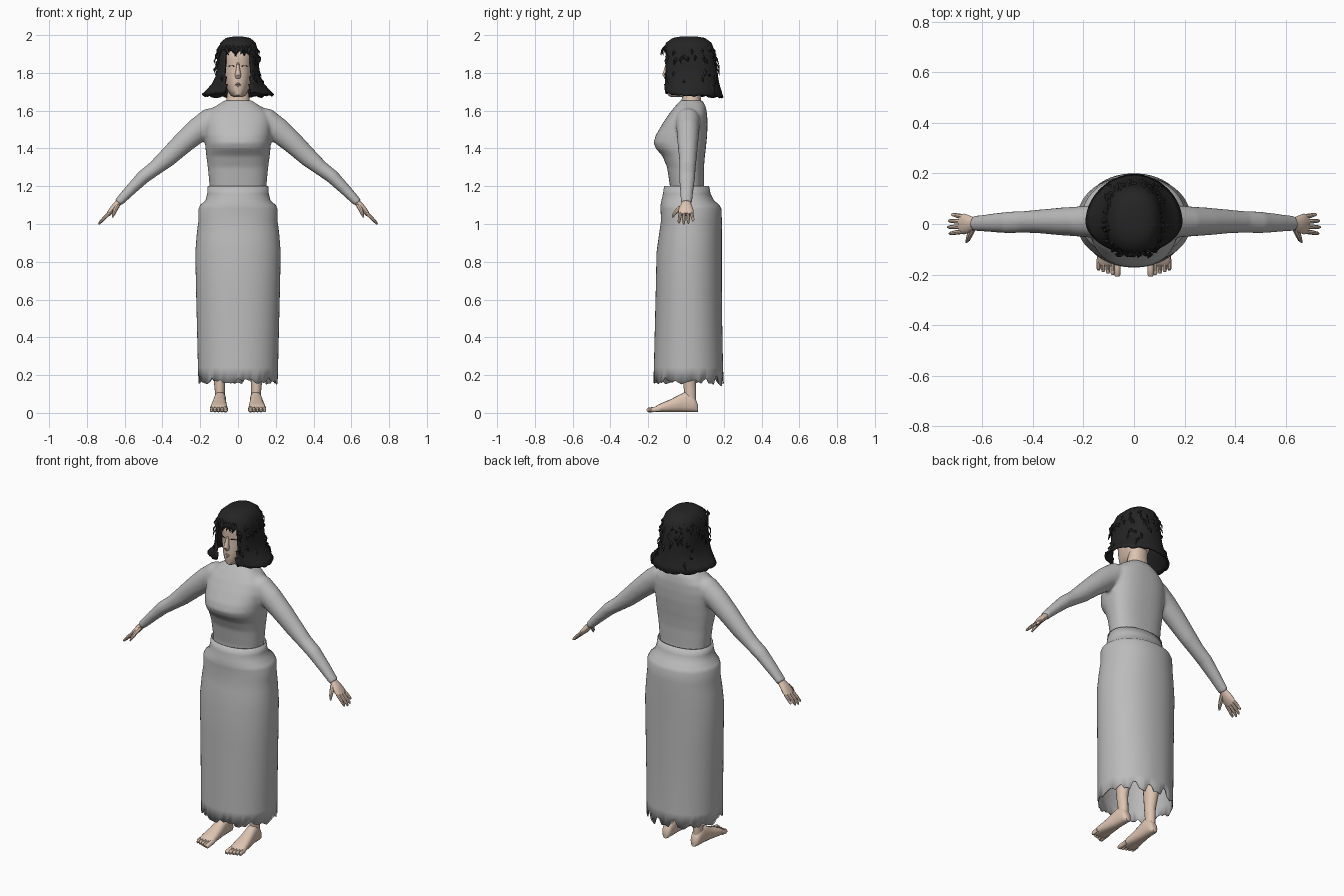
import bpy, bmesh, math, random
from mathutils import Vector

random.seed(4)


def material(name, rgb):
    m = bpy.data.materials.new(name)
    m.diffuse_color = (*rgb, 1)
    return m


CLOTH = material("grey cloth", (0.50, 0.50, 0.50))
SKIN = material("skin", (0.72, 0.55, 0.44))
HAIR = material("black hair", (0.018, 0.018, 0.018))


def spow(v, p):
    return math.copysign(abs(v) ** (2 / p), v)


def ring(c, u, v, n=12, p=2.0):
    return [c + u * spow(math.cos(a), p) + v * spow(math.sin(a), p)
            for a in (2 * math.pi * i / n for i in range(n))]


def oval(z, rx, front, back, n=48, p=2.2, yc=0.01):
    """Horizontal ring with separate front and back depth."""
    r = ring(Vector((0, 0, z)), Vector((rx, 0, 0)), Vector((0, 1, 0)), n, p)
    for v in r:
        v.y = yc + v.y * ((back - yc) if v.y > 0 else (yc - front))
    return r


def loft(bm, rings, cap=True):
    vs = [[bm.verts.new(v) for v in r] for r in rings]
    n = len(vs[0])
    for a, b in zip(vs, vs[1:]):
        for i in range(n):
            bm.faces.new((a[i], a[(i + 1) % n], b[(i + 1) % n], b[i]))
    if cap:
        bm.faces.new(vs[0][::-1])
        bm.faces.new(vs[-1])


def tube(bm, path, side, sx=1, n=12):
    """Limb through points (x, y, z, width, thickness); sx=-1 mirrors it."""
    pts = [Vector((q[0] * sx, q[1], q[2])) for q in path]
    side = Vector(side)
    rings = []
    for i, q in enumerate(path):
        t = (pts[min(i + 1, len(pts) - 1)] - pts[max(i - 1, 0)]).normalized()
        u = (side - t * side.dot(t)).normalized()
        rings.append(ring(pts[i], u * q[3], t.cross(u) * q[4], n))
    loft(bm, rings)


def finish(name, bm, mat, angle=40):
    bmesh.ops.recalc_face_normals(bm, faces=bm.faces[:])
    me = bpy.data.meshes.new(name)
    bm.to_mesh(me)
    bm.free()
    me.materials.append(mat)
    ob = bpy.data.objects.new(name, me)
    bpy.context.collection.objects.link(ob)
    if angle:
        bpy.ops.object.select_all(action='DESELECT')
        ob.select_set(True)
        bpy.context.view_layer.objects.active = ob
        bpy.ops.object.shade_smooth_by_angle(angle=math.radians(angle))
    return ob


def solidify(ob, t):
    s = ob.modifiers.new("thickness", 'SOLIDIFY')
    s.thickness = t
    s.offset = -1


# Long-sleeved top: torso and both sleeves blended together
bm = bmesh.new()
loft(bm, [oval(*r, p=2.4) for r in (
    (1.10, .145, -.085, .10), (1.20, .150, -.085, .095), (1.30, .160, -.100, .095),
    (1.36, .168, -.125, .10), (1.40, .172, -.160, .105), (1.43, .174, -.172, .108),
    (1.47, .178, -.160, .112), (1.53, .180, -.125, .114), (1.58, .168, -.092, .112),
    (1.62, .125, -.060, .105), (1.645, .085, -.038, .092), (1.655, .072, -.03, .085))])
for sx in (1, -1):
    tube(bm, [(.08, .01, 1.555, .07, .07), (.15, .01, 1.54, .066, .073), (.215, .01, 1.495, .06, .066),
              (.29, .01, 1.43, .055, .058), (.375, .01, 1.35, .047, .050), (.44, .008, 1.295, .043, .040),
              (.50, .006, 1.25, .043, .037), (.57, .004, 1.18, .036, .030),
              (.635, .002, 1.112, .030, .023)], (0, 1, 0), sx, 20)
top = finish("long_sleeved_top", bm, CLOTH)
r = top.modifiers.new("blend", 'REMESH')
r.mode = 'VOXEL'
r.voxel_size = .008
r.use_smooth_shade = True
s = top.modifiers.new("soften", 'SMOOTH')
s.factor = .5
s.iterations = 6

# Long skirt with a waistband and a torn hem
bm = bmesh.new()
rings = [oval(*r, n=72, p=2.15) for r in (
    (.17, .210, -.172, .200), (.24, .212, -.170, .196), (.45, .217, -.165, .192),
    (.65, .222, -.160, .190), (.85, .226, -.156, .190), (.95, .218, -.142, .190),
    (1.02, .209, -.132, .190), (1.08, .209, -.135, .187), (1.10, .200, -.135, .178),
    (1.125, .172, -.130, .148), (1.16, .163, -.122, .130), (1.20, .160, -.116, .122))]
for i, v in enumerate(rings[0]):
    back = max(0, v.y) / .2
    v.z += random.uniform(-.014, .012) + (.022 if i % 5 < 2 else -.016) * back
    v.z += .012 * math.sin(i * .7)
loft(bm, rings, cap=False)
solidify(finish("skirt", bm, CLOTH), .006)

# Legs and feet with toes
for sx, label in ((1, "left"), (-1, "right")):
    bm = bmesh.new()
    tube(bm, [(.095, .022, .05, .026, .03), (.096, .022, .11, .026, .032), (.098, .018, .17, .030, .034),
              (.10, .03, .32, .048, .052), (.10, .02, .50, .046, .05), (.098, .01, .75, .07, .075),
              (.09, .01, .95, .08, .09)], (1, 0, 0), sx, 16)
    finish(label + "_leg", bm, SKIN)
    bm = bmesh.new()
    loft(bm, [ring(Vector((x * sx, y, h / 2 + .004)), Vector((w, 0, 0)), Vector((0, 0, h / 2)), 16, 2.6)
              for y, x, w, h in ((.064, .094, .014, .035), (.056, .094, .024, .06), (.035, .095, .030, .092),
                                 (.0, .095, .032, .108), (-.03, .097, .034, .095), (-.08, .099, .040, .068),
                                 (-.125, .101, .045, .05), (-.155, .102, .045, .036), (-.168, .102, .040, .022))])
    for i in range(5):
        x, rad = .066 + .0185 * i, (.013 if i == 0 else .0085)
        tip = -.208 + .006 * i
        tube(bm, [(x, -.14, .022, rad, .014), (x, -.175, .018, rad, .014), (x, tip + .008, .015, rad, .013),
                  (x, tip, .014, rad * .6, .007)], (1, 0, 0), sx, 10)
    finish(label + "_foot", bm, SKIN)

# Hands with four fingers and a thumb
for sx, label in ((1, "left"), (-1, "right")):
    bm = bmesh.new()
    tube(bm, [(.605, .002, 1.14, .024, .017), (.632, .002, 1.113, .024, .017), (.652, 0, 1.092, .034, .018),
              (.672, 0, 1.068, .041, .016), (.688, 0, 1.050, .038, .011)], (0, 1, 0), sx, 14)
    for i in range(4):
        y = -.030 + .020 * i
        k = (.9, 1.0, .95, .72)[i]
        spread = y * 1.25
        tube(bm, [(.68, y, 1.058, .0095, .010), (.680 + .03 * k, (y + spread) / 2, 1.058 - .028 * k, .009, .009),
                  (.680 + .052 * k, spread, 1.058 - .052 * k, .007, .007),
                  (.680 + .058 * k, spread, 1.058 - .060 * k, .003, .003)], (0, 1, 0), sx, 8)
    tube(bm, [(.638, -.015, 1.098, .013, .013), (.65, -.042, 1.076, .012, .012),
              (.658, -.062, 1.054, .009, .009), (.664, -.072, 1.036, .004, .004)], (0, 1, 0), sx, 8)
    finish(label + "_hand", bm, SKIN)

# Head and neck
bm = bmesh.new()
loft(bm, [oval(*r, n=28, yc=.03) for r in (
    (1.60, .075, -.03, .085), (1.65, .063, -.025, .08), (1.70, .055, -.015, .075), (1.76, .055, -.01, .08))])
finish("neck", bm, SKIN)
bm = bmesh.new()
loft(bm, [oval(*r, n=32, p=2.2, yc=.01) for r in (
    (1.672, .022, -.080, .0), (1.682, .040, -.096, .02), (1.71, .057, -.102, .05), (1.75, .068, -.103, .09),
    (1.80, .076, -.103, .12), (1.835, .078, -.099, .13), (1.87, .080, -.106, .135), (1.91, .080, -.102, .13),
    (1.95, .068, -.075, .11), (1.975, .04, -.04, .07))])
finish("head", bm, SKIN)

# Nose, lips and ears
bm = bmesh.new()
tube(bm, [(0, -.095, 1.858, .006, .008), (0, -.103, 1.82, .010, .013), (0, -.108, 1.79, .017, .018),
          (0, -.102, 1.772, .012, .010)], (1, 0, 0), 1, 10)
finish("nose", bm, SKIN)
bm = bmesh.new()
for z in (1.731, 1.743):
    tube(bm, [(-.024, -.094, 1.737, .002, .002), (0, -.103, z, .006, .006),
              (.024, -.094, 1.737, .002, .002)], (0, 0, 1), 1, 8)
finish("lips", bm, SKIN)
bm = bmesh.new()
for sx in (1, -1):
    tube(bm, [(.078, .01, 1.775, .006, .008), (.086, .014, 1.81, .008, .016),
              (.088, .016, 1.84, .007, .014)], (1, 0, 0), sx, 8)
finish("ears", bm, SKIN)

# Closed eyes drawn as thin lash lines
bm = bmesh.new()
for sx in (1, -1):
    tube(bm, [(.020, -.098, 1.836, .0015, .004), (.034, -.093, 1.838, .002, .004),
              (.050, -.082, 1.836, .0015, .004)], (0, 0, 1), sx, 6)
finish("eyelashes", bm, HAIR)

# Bobbed hair: flared shell with the face left open
HAIR_PROFILE = ((1.992, .025, -.03, .06, 2.0), (1.985, .065, -.07, .10, 2.1), (1.96, .093, -.105, .135, 2.3),
                (1.92, .106, -.122, .150, 2.4), (1.88, .110, -.127, .158, 2.5), (1.83, .112, -.127, .165, 2.5),
                (1.78, .120, -.127, .170, 2.4), (1.74, .140, -.125, .177, 2.2), (1.705, .172, -.122, .188, 2.0),
                (1.690, .192, -.118, .198, 1.9))
N = 64
rings = [oval(z, rx, f, b, N, p) for z, rx, f, b, p in HAIR_PROFILE]
for i, v in enumerate(rings[-1]):
    v.z += random.uniform(-.006, .006) - .018 * max(0, v.y) / .2
bm = bmesh.new()
loft(bm, rings, cap=False)
bm.verts.ensure_lookup_table()
bm.faces.new(bm.verts[:N])
face_gap = []
for f in bm.faces:
    c = f.calc_center_median()
    if c.y < -.04 and abs(c.x) < .068 and c.z < 1.915:
        face_gap.append(f)
bmesh.ops.delete(bm, geom=face_gap, context='FACES')
solidify(finish("hair", bm, HAIR, 50), .012)

# Loose pointed locks scattered over the hair, plus a short fringe
bm = bmesh.new()


def lock(base, out, length, width):
    side = Vector((-out.y, out.x, 0)).normalized() * width
    down = Vector((0, 0, -length))
    mid = base + down * .45 + out * length * .25
    tip = base + down + out * length * random.uniform(.1, .5) + side * random.uniform(-1.5, 1.5)
    a, b, c, d, e = [bm.verts.new(v) for v in (base, mid - side, mid + out * .008, mid + side, tip)]
    for f in ((a, b, c), (a, c, d), (b, e, c), (c, e, d), (a, d, b), (b, d, e)):
        bm.faces.new(f)


for k in range(90):
    row = random.choice((1, 2, 2, 3, 3, 4, 5, 6))
    i = random.randrange(N)
    p = rings[row][i].lerp(rings[row + 1][i], random.random())
    out = Vector((p.x, p.y - .01, 0)).normalized()
    if p.y < -.04 and abs(p.x) < .07 and p.z < 1.94:
        continue
    lock(p - out * .004, out, random.uniform(.035, .07), random.uniform(.007, .013))
for x in (-.062, -.045, -.025, 0, .022, .045, .062):
    lock(Vector((x, -.108, 1.95)), Vector((x * 3, -1, 0)).normalized(), random.uniform(.04, .065), .013)
finish("hair_locks", bm, HAIR, 0)
